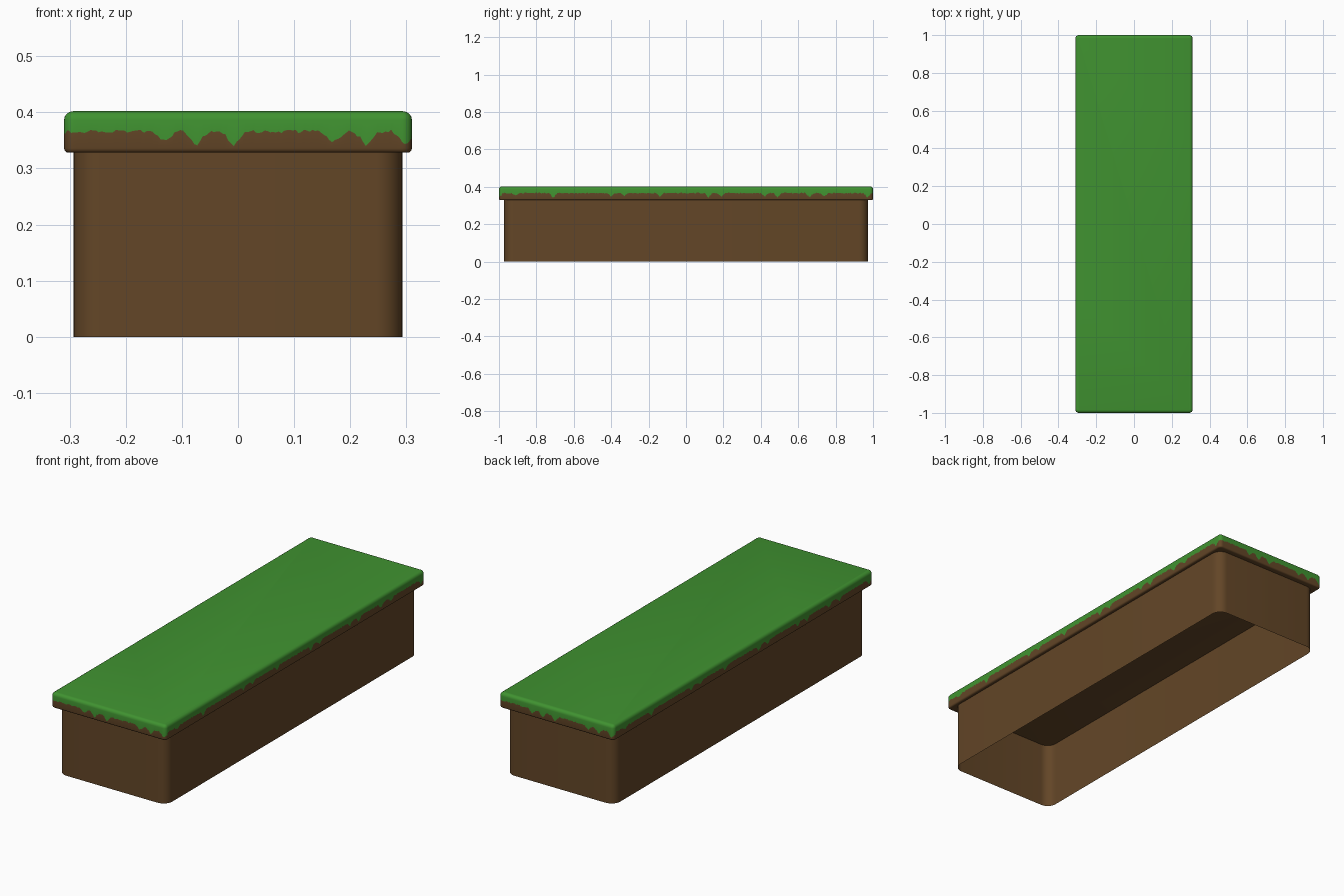
import bpy, bmesh, math, random
from mathutils import Vector

if "Cube" in bpy.data.objects:
    bpy.data.objects.remove(bpy.data.objects["Cube"])

random.seed(4)


def material(name, rgb):
    m = bpy.data.materials.new(name)
    m.diffuse_color = (*rgb, 1)
    m.use_nodes = True
    m.node_tree.nodes["Principled BSDF"].inputs["Base Color"].default_value = m.diffuse_color
    return m


soil = material("soil brown", (0.125, 0.061, 0.020))
grass = material("grass green", (0.051, 0.290, 0.030))


def outline(hx, hy, r, step, arc):
    """Rounded rectangle, counter-clockwise: (point, normal, side, run along side)."""
    out = []
    for side in range(4):
        half, depth = (hx, hy) if side % 2 == 0 else (hy, hx)
        a = side * math.pi / 2
        ux, uy = Vector((math.cos(a), math.sin(a))), Vector((math.sin(a), -math.cos(a)))
        n = max(1, round(2 * (half - r) / step))
        for i in range(n):
            u = -(half - r) + 2 * (half - r) * i / n
            out.append((ux * u + uy * depth, uy, side, u))
        for i in range(arc):
            t = math.pi / 2 * i / arc
            nrm = uy * math.cos(t) + ux * math.sin(t)
            p = ux * (half - r) + uy * (depth - r) + nrm * r
            out.append((p, nrm, side, half - r + r * math.sin(t)))
    return out


def bridge(bm, low, high, mat=0):
    n = len(low)
    for i in range(n):
        j = (i + 1) % n
        f = bm.faces.new((low[i], low[j], high[j], high[i]))
        f.material_index = mat


def finish(bm, name, mats):
    me = bpy.data.meshes.new(name)
    bm.to_mesh(me)
    bm.free()
    for m in mats:
        me.materials.append(m)
    ob = bpy.data.objects.new(name, me)
    bpy.context.collection.objects.link(ob)
    bpy.ops.object.select_all(action='DESELECT')
    bpy.context.view_layer.objects.active = ob
    ob.select_set(True)
    bpy.ops.object.shade_smooth_by_angle(angle=math.radians(35))
    return ob


# Soil body: thin wall, open underneath
bm = bmesh.new()
path = outline(0.293, 0.972, 0.048, 3.0, 8)
rings = [[bm.verts.new((p.x, p.y, z)) for p, *_ in path] for z in (0, 0.328)]
bridge(bm, *rings)
finish(bm, "soil_body", [soil])

# Ragged grass line: (position along side, depth of drip)
short_drips = [(-0.13, 0.020), (-0.075, 0.026), (-0.008, 0.027),
               (0.17, 0.021), (0.228, 0.025), (0.298, 0.026)]
long_drips = [(-0.91, 0.015), (-0.71, 0.026), (-0.40, 0.018), (-0.33, 0.016),
              (-0.14, 0.021), (0.12, 0.024), (0.19, 0.017), (0.42, 0.021),
              (0.49, 0.025), (0.66, 0.023), (0.74, 0.020), (0.97, 0.026)]


def grass_line(side, u):
    z = 0.366 + random.uniform(-0.003, 0.003)
    for c, d in (long_drips if side % 2 else short_drips):
        z -= d * max(0, 1 - abs(u - c) / 0.024) ** 1.3
    return max(z, 0.340)


# Turf cap: rounded slab, soil below the grass line and grass above
bm = bmesh.new()
path = outline(0.31, 1.0, 0.017, 0.005, 6)


def ring(inset, z=None):
    return [bm.verts.new((*(p - n * inset), grass_line(s, u) if z is None else z))
            for p, n, s, u in path]


low_r, top_r = 0.008, 0.016
profile = [(low_r * (1 - math.sin(t)), 0.328 + low_r * (1 - math.cos(t)))
           for t in (math.pi / 2 * i / 3 for i in range(4))]
rings = [ring(*q) for q in profile] + [ring(0)]
soil_count = len(rings) - 1
rings += [ring(top_r * (1 - math.cos(t)), 0.402 - top_r * (1 - math.sin(t)))
          for t in (math.pi / 2 * i / 4 for i in range(5))]
for i in range(len(rings) - 1):
    bridge(bm, rings[i], rings[i + 1], 0 if i < soil_count else 1)
bm.faces.new(rings[0][::-1]).material_index = 0
bm.faces.new(rings[-1]).material_index = 1
finish(bm, "turf_cap", [soil, grass])
